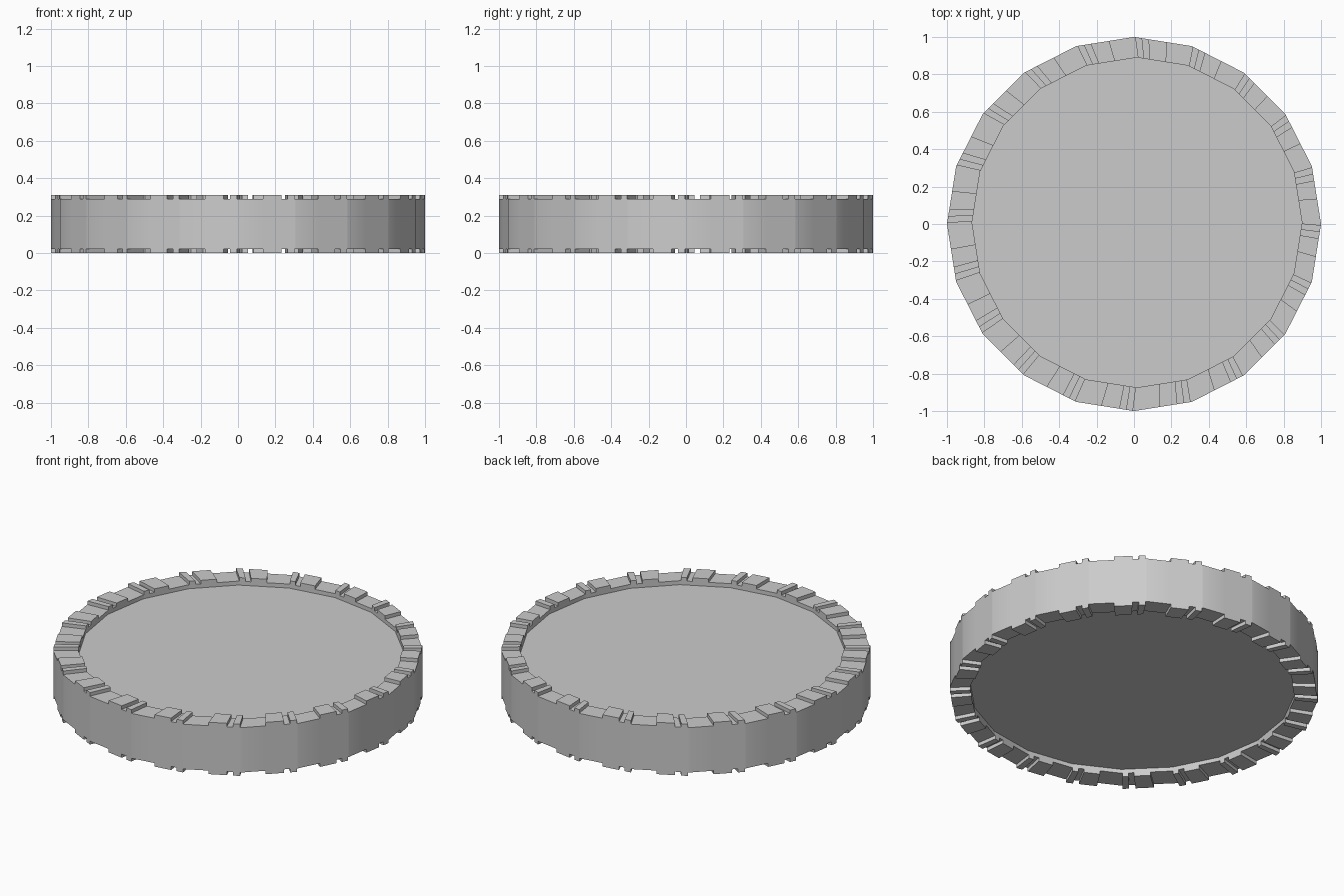
import bpy, bmesh, math
from mathutils import Vector

if "Cube" in bpy.data.objects:
    bpy.data.objects.remove(bpy.data.objects["Cube"])

SIDES = 20
OUT_R, IN_R = 1.0, 0.882
IN_C = (0.016, 0.008)          # the inner edge sits slightly off centre
TOP, BOTTOM = 0.31, 0.0
STEP, RECESS = 0.021, 0.045    # groove depth, face recess
# breaks along one facet: (start, end, raised?)
PATTERN = [(0, .02, 0), (.02, .14, 1), (.14, .25, 0), (.25, .57, 1), (.57, 1, 0)]


def corner(i, r, c=(0, 0)):
    a = math.pi / 2 - math.tau * i / SIDES
    return Vector((c[0] + r * math.cos(a), c[1] + r * math.sin(a), 0))


def at(p, z):
    return (p.x, p.y, z)


bm = bmesh.new()


def face(*pts):
    bm.faces.new([bm.verts.new(p) for p in pts])


# rim segments as (outer start, outer end, inner start, inner end, raised)
segments = []
for i in range(SIDES):
    o0, o1 = corner(i, OUT_R), corner(i + 1, OUT_R)
    n0, n1 = corner(i, IN_R, IN_C), corner(i + 1, IN_R, IN_C)
    for t0, t1, up in PATTERN:
        segments.append((o0.lerp(o1, t0), o0.lerp(o1, t1),
                         n0.lerp(n1, t0), n0.lerp(n1, t1), up))

# rim, grooves and recessed face on each side
for edge, d in ((TOP, -1), (BOTTOM, 1)):
    low, floor = edge + d * STEP, edge + d * RECESS
    for a, b, c, e, up in segments:
        z = edge if up else low
        face(at(a, z), at(b, z), at(e, z), at(c, z))
        face(at(c, low), at(e, low), at(e, floor), at(c, floor))
        if up:
            face(at(a, z), at(b, z), at(b, low), at(a, low))
            face(at(c, z), at(e, z), at(e, low), at(c, low))
            face(at(a, z), at(c, z), at(c, low), at(a, low))
            face(at(b, z), at(e, z), at(e, low), at(b, low))
    face(*[at(s[2], floor) for s in segments])

# outer wall
for a, b, c, e, up in segments:
    face(at(a, TOP - STEP), at(b, TOP - STEP), at(b, STEP), at(a, STEP))

bmesh.ops.remove_doubles(bm, verts=bm.verts, dist=1e-5)
bmesh.ops.recalc_face_normals(bm, faces=bm.faces)
mesh = bpy.data.meshes.new("notched_disc")
bm.to_mesh(mesh)
bm.free()
disc = bpy.data.objects.new("notched_disc", mesh)
bpy.context.collection.objects.link(disc)

# smooth outer wall, sharp rims
bpy.context.view_layer.objects.active = disc
disc.select_set(True)
bpy.ops.object.shade_smooth_by_angle(angle=math.radians(30))
